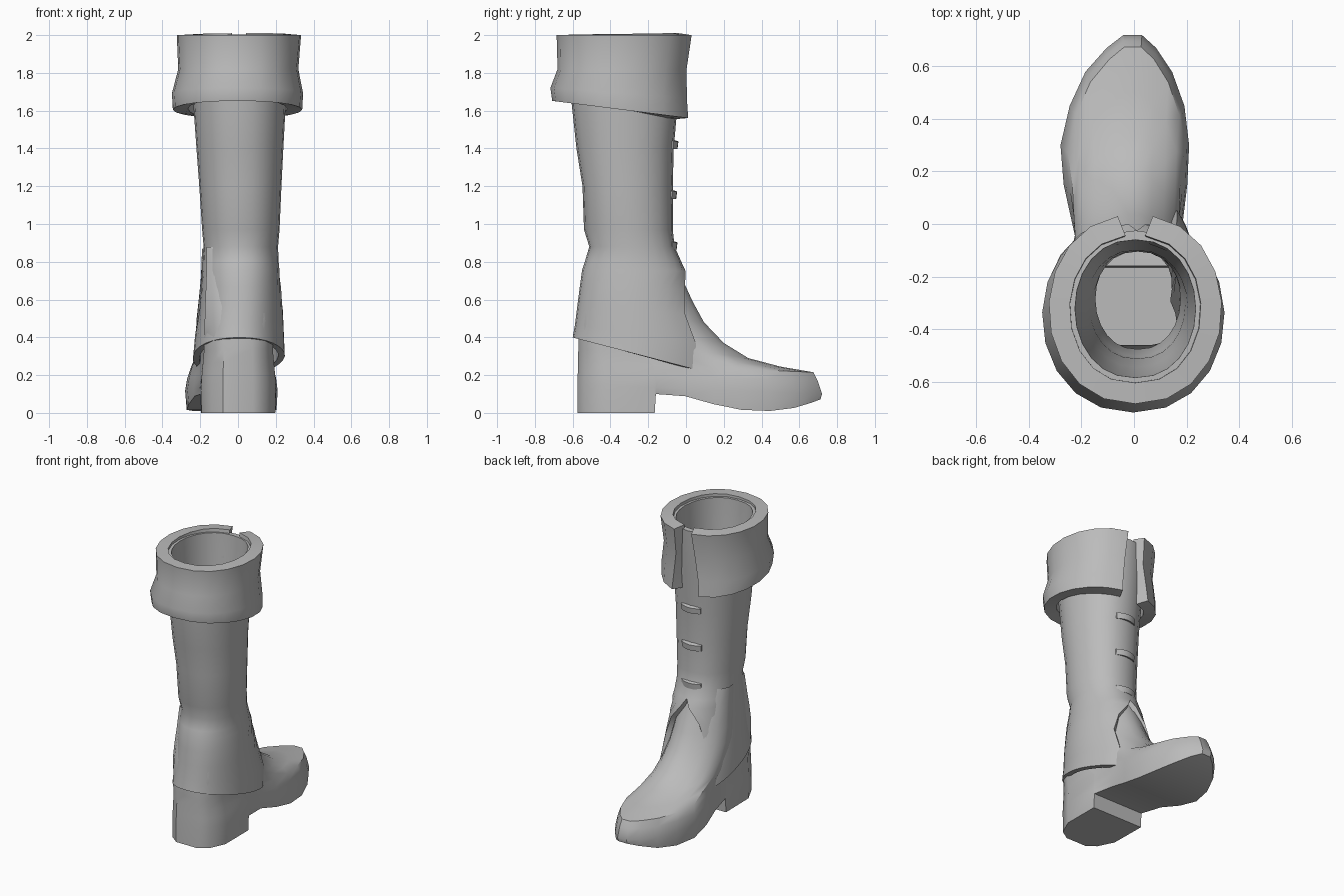
import bpy, bmesh, math

cube = bpy.data.objects.get("Cube")
if cube:
    bpy.data.objects.remove(cube, do_unlink=True)

leather = bpy.data.materials.new("grey_leather")
leather.use_nodes = True
GREY = (0.5, 0.5, 0.5, 1)
leather.diffuse_color = GREY
leather.node_tree.nodes["Principled BSDF"].inputs["Base Color"].default_value = GREY


def finish(name, bm, thickness=0, angle=35):
    """Turn a bmesh into a smooth-shaded object, optionally thickened inward."""
    bmesh.ops.remove_doubles(bm, verts=bm.verts, dist=0.0005)
    bmesh.ops.recalc_face_normals(bm, faces=bm.faces)
    mesh = bpy.data.meshes.new(name)
    bm.to_mesh(mesh)
    bm.free()
    mesh.materials.append(leather)
    ob = bpy.data.objects.new(name, mesh)
    bpy.context.collection.objects.link(ob)
    bpy.ops.object.select_all(action="DESELECT")
    ob.select_set(True)
    bpy.context.view_layer.objects.active = ob
    if thickness:
        mod = ob.modifiers.new("thickness", "SOLIDIFY")
        mod.thickness = thickness
        mod.offset = -1
        bpy.ops.object.modifier_apply(modifier=mod.name)
    bpy.ops.object.shade_smooth_by_angle(angle=math.radians(angle))
    return ob


def skin(bm, rows, closed=False):
    """Join rows of points with quads; rows run top to bottom."""
    grid = [[bm.verts.new(p) for p in row] for row in rows]
    for a, b in zip(grid, grid[1:]):
        n = len(a)
        for i in range(n if closed else n - 1):
            j = (i + 1) % n
            bm.faces.new((a[i], b[i], b[j], a[j]))
    return grid


def oval(left, right, back, front, angle):
    """Point on an oval given by its extents; angle is measured from +y."""
    s, c = math.sin(angle), math.cos(angle)
    x = (left + right) / 2 + (right - left) / 2 * math.copysign(abs(s) ** 0.9, s)
    return x, (back + front) / 2 + (front - back) / 2 * c


def sweep(gap, count):
    """Angles running round the leg, leaving a gap at the front."""
    return [gap + (2 * math.pi - 2 * gap) * i / count for i in range(count + 1)]


# Shaft and gaiter: left, right, back, front, height, front gap angle
shaft_rows = [
    (-0.26, 0.27, -0.62, -0.025, 1.985, 0),
    (-0.24, 0.255, -0.61, -0.04, 1.68, 0),
    (-0.22, 0.24, -0.58, -0.065, 1.4, 0),
    (-0.205, 0.23, -0.548, -0.07, 1.2, 0),
    (-0.19, 0.22, -0.54, -0.07, 0.97, 0),
    (-0.182, 0.212, -0.512, -0.06, 0.88, 0),
    (-0.187, 0.215, -0.535, -0.025, 0.8, 0),
    (-0.19, 0.22, -0.55, 0.0, 0.75, 0.12),
    (-0.195, 0.228, -0.562, 0.03, 0.65, 0.5),
    (-0.205, 0.238, -0.575, 0.08, 0.52, 0.74),
    (-0.225, 0.245, -0.587, 0.16, 0.37, 0.78),
    (-0.235, 0.25, -0.6, 0.17, 0.23, 0.8),
]
rows = []
for l, r, b, f, z, gap in shaft_rows:
    row = []
    for ang in sweep(gap, 24):
        x, y = oval(l, r, b, f, ang)
        # the gaiter hem rises toward the back and leans outward in front
        t = max(0, (0.88 - z) / 0.65)
        x -= 0.07 * t * max(0, y + 0.25)
        row.append((x, y, z + t * t * 0.26 * (0.05 - y)))
    rows.append(row)
bm = bmesh.new()
skin(bm, rows)
finish("shaft_and_gaiter", bm, 0.035)

# Turned-down cuff, split at the front
cuff_rows = [
    (-0.325, 0.335, -0.685, 0.035, 2.0, 0.17),
    (-0.317, 0.32, -0.68, 0.01, 1.82, 0.2),
    (-0.35, 0.345, -0.718, 0.015, 1.665, 0.24),
    (-0.345, 0.34, -0.708, 0.025, 1.56, 0.27),
]
rows = []
for l, r, b, f, z, gap in cuff_rows:
    lift = 0.14 * max(0, (1.82 - z) / 0.26)
    row = []
    for ang in sweep(gap, 18):
        x, y = oval(l, r, b, f, ang)
        row.append((x, y, z + lift * (0.02 - y) * 0.9))
    rows.append(row)
bm = bmesh.new()
skin(bm, rows)
finish("cuff", bm, 0.08)

# Foot outline: y, left x, right x
BACK, TOE, HEEL = -0.575, 0.72, -0.16
outline = [
    (BACK, -0.08, 0.08), (-0.53, -0.14, 0.15), (-0.42, -0.195, 0.2),
    (HEEL - 0.003, -0.2, 0.2), (HEEL + 0.003, -0.2, 0.2), (0.0, -0.235, 0.185),
    (0.15, -0.268, 0.203), (0.3, -0.28, 0.21), (0.45, -0.245, 0.192),
    (0.58, -0.185, 0.145), (0.67, -0.105, 0.085), (TOE, -0.04, 0.03),
]
sole_profile = [(HEEL, 0.1), (0, 0.088), (0.15, 0.045), (0.3, 0.015),
                (0.45, 0.01), (0.6, 0.03), (TOE, 0.075)]


def sole_height(y):
    """Flat heel, then an arch and a lifted toe."""
    if y < HEEL:
        return 0.0
    for (y0, z0), (y1, z1) in zip(sole_profile, sole_profile[1:]):
        if y <= y1:
            return z0 + (z1 - z0) * (y - y0) / (y1 - y0)
    return sole_profile[-1][1]


def foot_ring(back, front, zb, zf, width):
    side = []
    for y, l, r in outline:
        t = (y - BACK) / (TOE - BACK)
        w = 1 + (width - 1) * min(1, 0.35 + t)
        side.append((back + t * (front - back), l * w, r * w, zb + t * (zf - zb)))
    return [(l, y, z) for y, l, r, z in side] + [(r, y, z) for y, l, r, z in reversed(side)]


# Foot: back, front, back height, front height, width factor
foot_rows = [
    (-0.46, -0.085, 0.88, 0.86, 0.68),
    (-0.5, -0.02, 0.74, 0.71, 0.7),
    (-0.53, 0.035, 0.64, 0.59, 0.74),
    (-0.55, 0.095, 0.56, 0.48, 0.78),
    (-0.562, 0.2, 0.48, 0.37, 0.8),
    (-0.568, 0.33, 0.41, 0.29, 0.82),
    (-0.57, 0.5, 0.34, 0.245, 0.84),
    (-0.572, 0.675, 0.27, 0.215, 0.9),
    (-0.573, 0.697, 0.21, 0.17, 0.96),
    (BACK, TOE, 0.15, 0.1, 1.0),
]
rows = [foot_ring(*r) for r in foot_rows]
base = foot_ring(BACK, TOE - 0.008, 0, 0, 0.97)
rows.append([(x, y, sole_height(y)) for x, y, _ in base])
bm = bmesh.new()
bottom = skin(bm, rows, closed=True)[-1]
n = len(bottom)
for i in range(n // 2 - 1):
    bm.faces.new((bottom[i], bottom[i + 1], bottom[n - 2 - i], bottom[n - 1 - i]))
finish("foot_and_heel", bm)

# Three short straps bowed across the front of the shaft
for number, (z, front) in enumerate([(1.425, -0.04), (1.16, -0.047), (0.89, -0.045)], 1):
    rows = []
    for i in range(7):
        u = i / 3 - 1
        x = 0.01 + 0.075 * u
        y = front - 0.025 * u * u
        rows.append([(x, y, z + 0.012), (x, y - 0.005, z - 0.028),
                     (x, y - 0.05, z - 0.012), (x, y - 0.045, z + 0.028)])
    bm = bmesh.new()
    grid = skin(bm, rows, closed=True)
    bm.faces.new(grid[0])
    bm.faces.new(grid[-1])
    finish("strap_%d" % number, bm)
